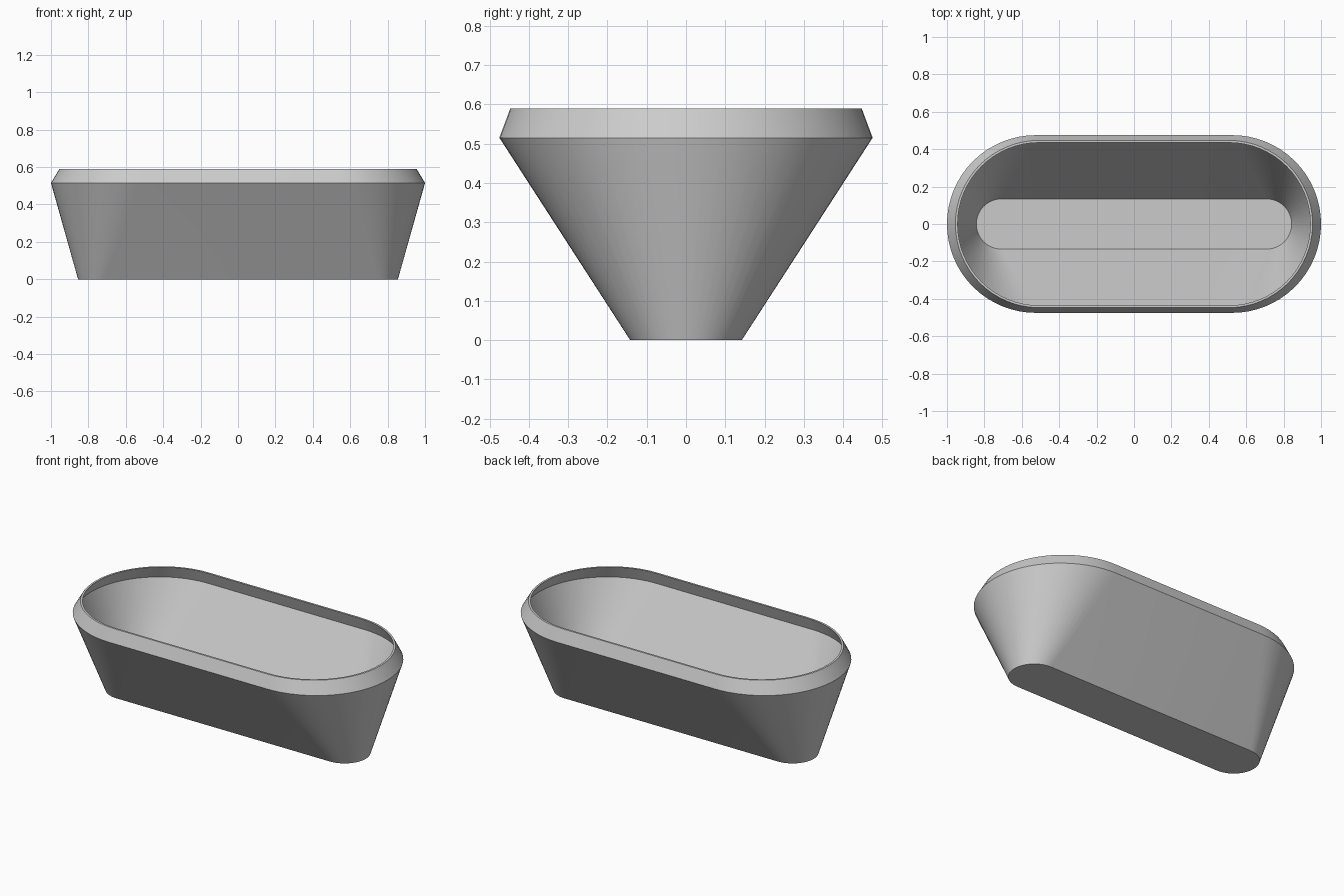
import bpy, bmesh, math

cube = bpy.data.objects.get("Cube")
if cube:
    bpy.data.objects.remove(cube, do_unlink=True)

grey = bpy.data.materials.new("plain grey")
grey.use_nodes = True
colour = (0.6, 0.6, 0.6, 1)
grey.diffuse_color = colour
grey.node_tree.nodes["Principled BSDF"].inputs["Base Color"].default_value = colour

ARC = 32  # segments in each rounded end


def oval_ring(bm, half_x, half_y, z):
    """Ring of vertices with straight sides and half-round ends."""
    verts = []
    for side in (1, -1):
        for i in range(ARC + 1):
            a = math.pi * (i / ARC - 0.5)
            x = half_x - half_y + half_y * math.cos(a)
            verts.append(bm.verts.new((side * x, side * half_y * math.sin(a), z)))
    return verts


# Wall section: outer foot, shoulder, lip, then back down the inside
section = [(0.855, 0.142, 0), (1.0, 0.475, 0.515), (0.955, 0.447, 0.59),
           (0.943, 0.435, 0.59), (0.985, 0.461, 0.515), (0.843, 0.134, 0.01)]

bm = bmesh.new()
rings = [oval_ring(bm, *level) for level in section]
for lower, upper in zip(rings, rings[1:]):
    for i in range(len(lower)):
        j = (i + 1) % len(lower)
        bm.faces.new((lower[i], lower[j], upper[j], upper[i]))

# Underside and inner floor
bm.faces.new(rings[0][::-1])
bm.faces.new(rings[-1])
bmesh.ops.recalc_face_normals(bm, faces=bm.faces)

mesh = bpy.data.meshes.new("oval_planter")
bm.to_mesh(mesh)
bm.free()
mesh.materials.append(grey)
planter = bpy.data.objects.new("oval_planter", mesh)
bpy.context.collection.objects.link(planter)

bpy.ops.object.select_all(action="DESELECT")
planter.select_set(True)
bpy.context.view_layer.objects.active = planter
bpy.ops.object.shade_smooth_by_angle(angle=math.radians(25))
